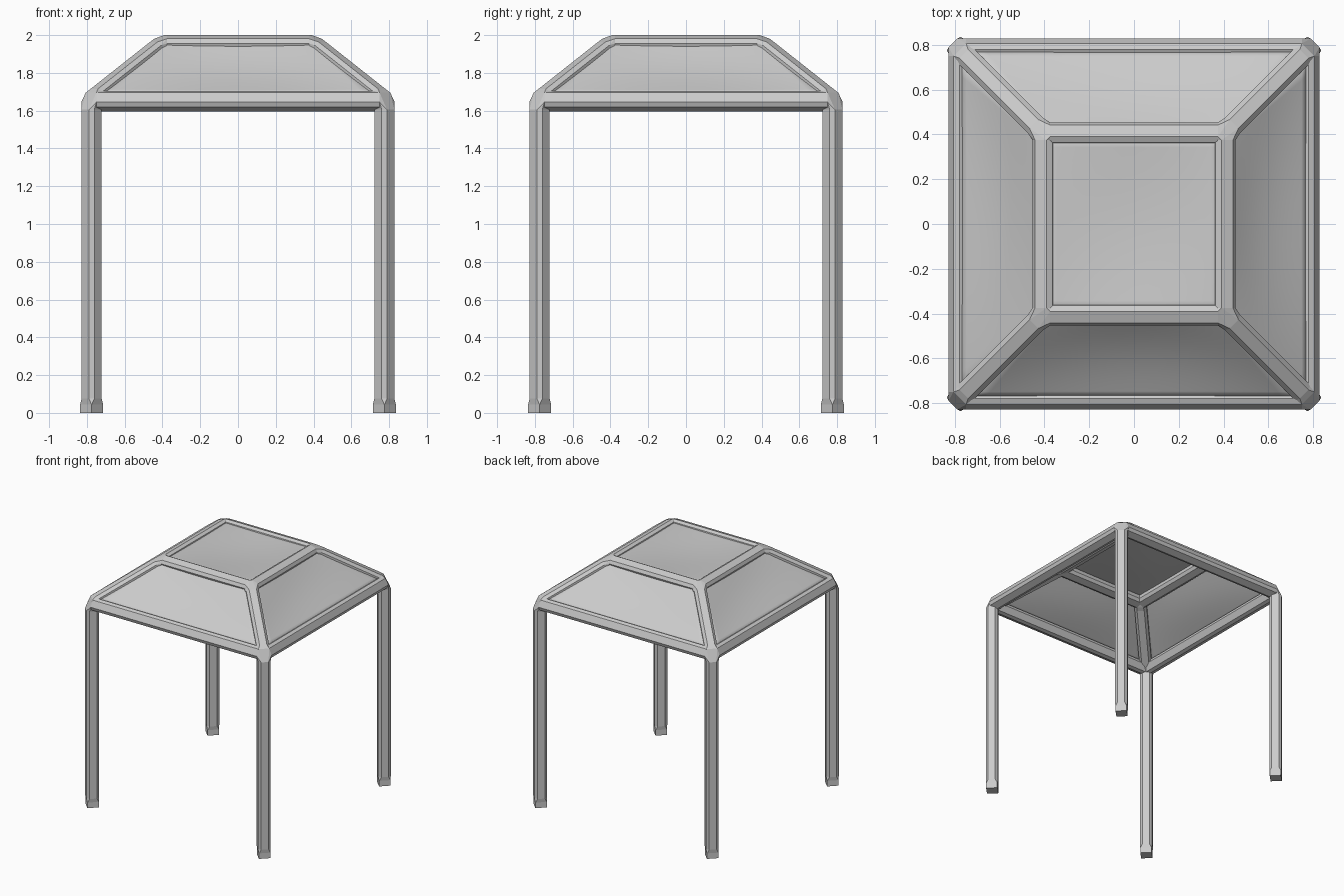
import bpy, bmesh, math
from mathutils import Vector, Matrix

if "Cube" in bpy.data.objects:
    bpy.data.objects.remove(bpy.data.objects["Cube"])

LOW_R, LOW_Z = 0.775, 1.65      # eave corner nodes
TOP_R, TOP_Z = 0.40, 1.946      # upper corner nodes


def ring(center, axis, up, half=0.0475, flat=0.0275):
    """Chamfered-square section of eight points."""
    a = axis.normalized()
    v = (up - a * up.dot(a)).normalized()
    u = v.cross(a)
    h, f = half, flat
    pts = [(h, -f), (h, f), (f, h), (-f, h), (-h, f), (-h, -f), (-f, -h), (f, -h)]
    return [center + u * x + v * y for x, y in pts]


def finish(name, bm, smooth=False):
    bmesh.ops.recalc_face_normals(bm, faces=bm.faces)
    me = bpy.data.meshes.new(name)
    bm.to_mesh(me)
    bm.free()
    for p in me.polygons:
        p.use_smooth = smooth
    ob = bpy.data.objects.new(name, me)
    bpy.context.collection.objects.link(ob)
    return ob


def loft(name, rings):
    bm = bmesh.new()
    vs = [[bm.verts.new(p) for p in r] for r in rings]
    for a, b in zip(vs, vs[1:]):
        for i in range(8):
            j = (i + 1) % 8
            bm.faces.new((a[i], a[j], b[j], b[i]))
    bm.faces.new(vs[0])
    bm.faces.new(vs[-1])
    return finish(name, bm)


def beam(name, a, b, up, pull, joint_a, joint_b):
    d = (b - a).normalized()
    ra, rb = ring(a + d * pull, d, up), ring(b - d * pull, d, up)
    joint_a += ra
    joint_b += rb
    loft(name, [ra, rb])


def joint(name, pts):
    bm = bmesh.new()
    for p in pts:
        bm.verts.new(p)
    res = bmesh.ops.convex_hull(bm, input=bm.verts)
    junk = {e for e in res["geom_interior"] + res["geom_unused"]
            if isinstance(e, bmesh.types.BMVert)}
    bmesh.ops.delete(bm, geom=list(junk), context='VERTS')
    bmesh.ops.dissolve_limit(bm, angle_limit=0.02, verts=bm.verts, edges=bm.edges)
    finish(name, bm)


def panel(name, a, b, c, d, sag=0.02, n=14):
    """Thin cover stretched between four corners, sagging slightly."""
    normal = (b - a).cross(d - a).normalized()
    if normal.z < 0:
        normal = -normal
    bm = bmesh.new()
    g = []
    for i in range(n + 1):
        s = i / n
        g.append([])
        for j in range(n + 1):
            t = j / n
            p = a.lerp(b, s).lerp(d.lerp(c, s), t)
            p = p - normal * sag * math.sin(math.pi * s) * math.sin(math.pi * t)
            g[-1].append(bm.verts.new(p))
    for i in range(n):
        for j in range(n):
            bm.faces.new((g[i][j], g[i + 1][j], g[i + 1][j + 1], g[i][j + 1]))
    ob = finish(name, bm, True)
    m = ob.modifiers.new("thickness", 'SOLIDIFY')
    m.thickness = 0.006
    m.offset = 0


turns = [Matrix.Rotation(k * math.pi / 2, 3, 'Z') for k in range(4)]
low = [t @ Vector((LOW_R, -LOW_R, LOW_Z)) for t in turns]
top = [t @ Vector((TOP_R, -TOP_R, TOP_Z)) for t in turns]
low_j = [[] for _ in range(4)]
top_j = [[] for _ in range(4)]
Z = Vector((0, 0, 1))

for k in range(4):
    n = (k + 1) % 4
    out = turns[k] @ Vector((1, 0, 0))
    # eave and upper frame rails, rolled to follow the roof slope
    beam(f"eave_rail_{k}", low[k], low[n], out * 0.906 + Z * 0.42, 0.025, low_j[k], low_j[n])
    beam(f"upper_rail_{k}", top[k], top[n], out * 0.34 + Z * 0.94, 0.025, top_j[k], top_j[n])
    # sloping hip rafter
    beam(f"hip_rafter_{k}", low[k], top[k], Z, 0.05, low_j[k], top_j[k])
    # leg with a square foot
    diag = turns[k] @ Vector((1, -1, 0))
    base = Vector((low[k].x, low[k].y, 0))
    head = ring(base + Z * 1.605, Z, diag)
    low_j[k] += head
    loft(f"leg_{k}", [ring(base, Z, diag, 0.0435, 0.0425),
                      ring(base + Z * 0.045, Z, diag, 0.0435, 0.0425),
                      ring(base + Z * 0.075, Z, diag), head])

lift = Z * 0.04
for k in range(4):
    n = (k + 1) % 4
    joint(f"eave_joint_{k}", low_j[k])
    joint(f"upper_joint_{k}", top_j[k])
    # sloping cover panel
    panel(f"side_cover_{k}", low[k] + lift, low[n] + lift, top[n] + lift, top[k] + lift)
# flat cover panel
panel("top_cover", *[p + Z * 0.034 for p in top])
